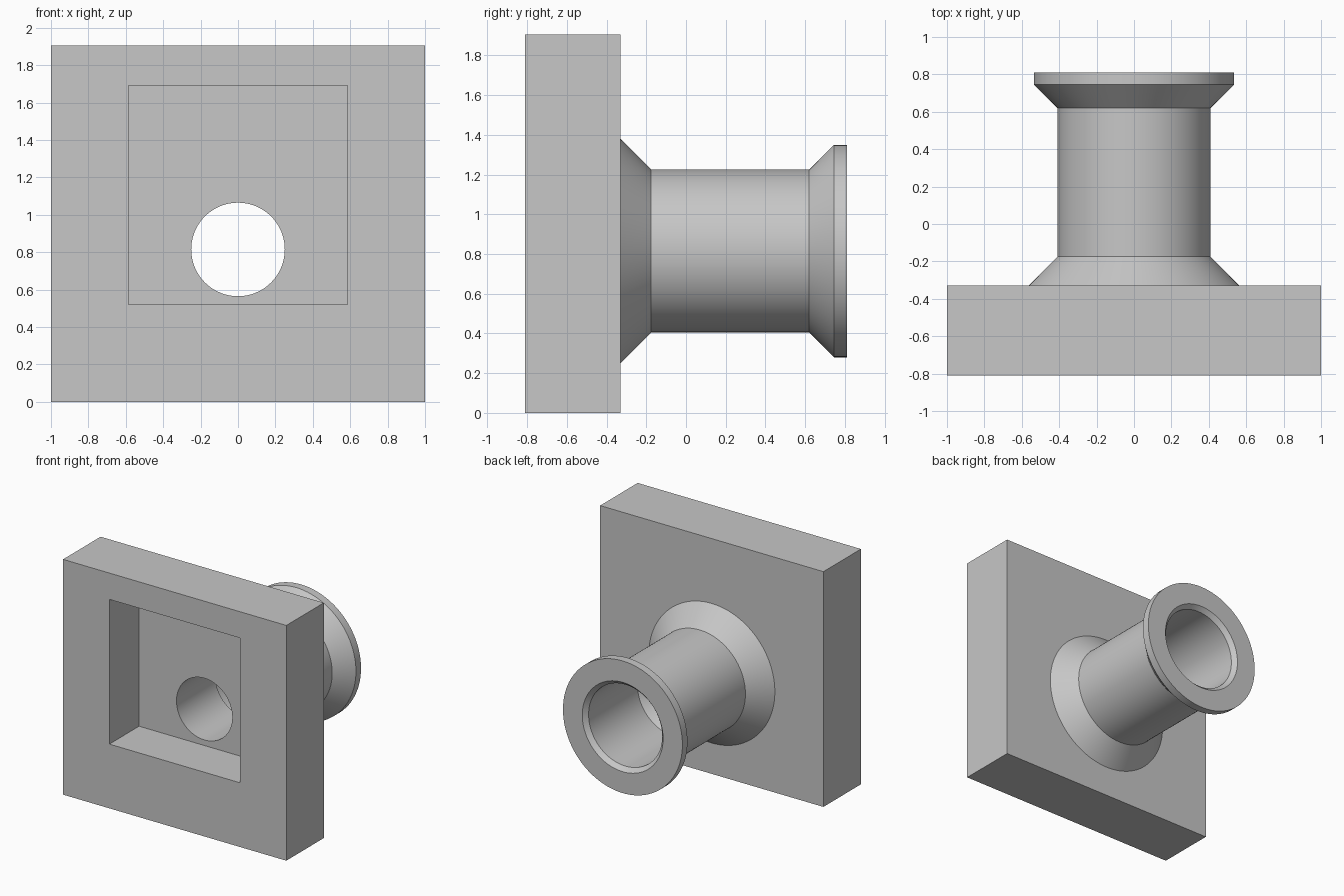
import bpy
import bmesh
from math import cos, sin, tau, radians

default = bpy.data.objects.get("Cube")
if default:
    bpy.data.objects.remove(default, do_unlink=True)

AXIS_Z = 0.815
SIDES = 96

grey = bpy.data.materials.new("plain grey")
grey.use_nodes = True
colour = (0.57, 0.57, 0.57, 1)
grey.diffuse_color = colour
grey.node_tree.nodes["Principled BSDF"].inputs["Base Color"].default_value = colour


def make_object(name, bm):
    bmesh.ops.recalc_face_normals(bm, faces=bm.faces)
    mesh = bpy.data.meshes.new(name)
    bm.to_mesh(mesh)
    bm.free()
    mesh.materials.append(grey)
    obj = bpy.data.objects.new(name, mesh)
    bpy.context.collection.objects.link(obj)
    return obj


def box(name, low, high):
    bm = bmesh.new()
    bmesh.ops.create_cube(bm, size=1)
    for v in bm.verts:
        v.co = [lo + (c + 0.5) * (hi - lo) for c, lo, hi in zip(v.co, low, high)]
    return make_object(name, bm)


def turned(name, profile):
    """Solid of revolution about the pipe axis from (y, radius) pairs."""
    bm = bmesh.new()
    rings = [[bm.verts.new((r * cos(tau * i / SIDES), y, AXIS_Z + r * sin(tau * i / SIDES)))
              for i in range(SIDES)] for y, r in profile]
    for a, b in zip(rings, rings[1:]):
        for i in range(SIDES):
            j = (i + 1) % SIDES
            bm.faces.new((a[i], a[j], b[j], b[i]))
    bm.faces.new(rings[0])
    bm.faces.new(rings[-1])
    return make_object(name, bm)


def combine(target, tool, operation):
    mod = target.modifiers.new(tool.name, 'BOOLEAN')
    mod.operation = operation
    mod.solver = 'EXACT'
    mod.object = tool
    bpy.context.view_layer.objects.active = target
    bpy.ops.object.modifier_apply(modifier=mod.name)
    bpy.data.objects.remove(tool, do_unlink=True)


# Square mounting plate
body = box("flanged_plate", (-1, -0.81, 0), (1, -0.33, 1.905))

# Pipe with flared root and end flange
pipe = turned("pipe", [(-0.38, 0.565), (-0.33, 0.565), (-0.175, 0.41), (0.62, 0.41),
                       (0.745, 0.535), (0.81, 0.535)])
combine(body, pipe, 'UNION')

# Square pocket in the front
pocket = box("pocket", (-0.585, -0.95, 0.52), (0.585, -0.43, 1.692))
combine(body, pocket, 'DIFFERENCE')

# Stepped bore with a chamfered mouth
bore = turned("bore", [(-0.6, 0.25), (0.07, 0.25), (0.15, 0.33), (0.775, 0.33),
                       (0.81, 0.362), (0.9, 0.362)])
combine(body, bore, 'DIFFERENCE')

# Smooth round walls, crisp edges
bpy.ops.object.select_all(action='DESELECT')
body.select_set(True)
bpy.context.view_layer.objects.active = body
bpy.ops.object.shade_smooth_by_angle(angle=radians(30))
